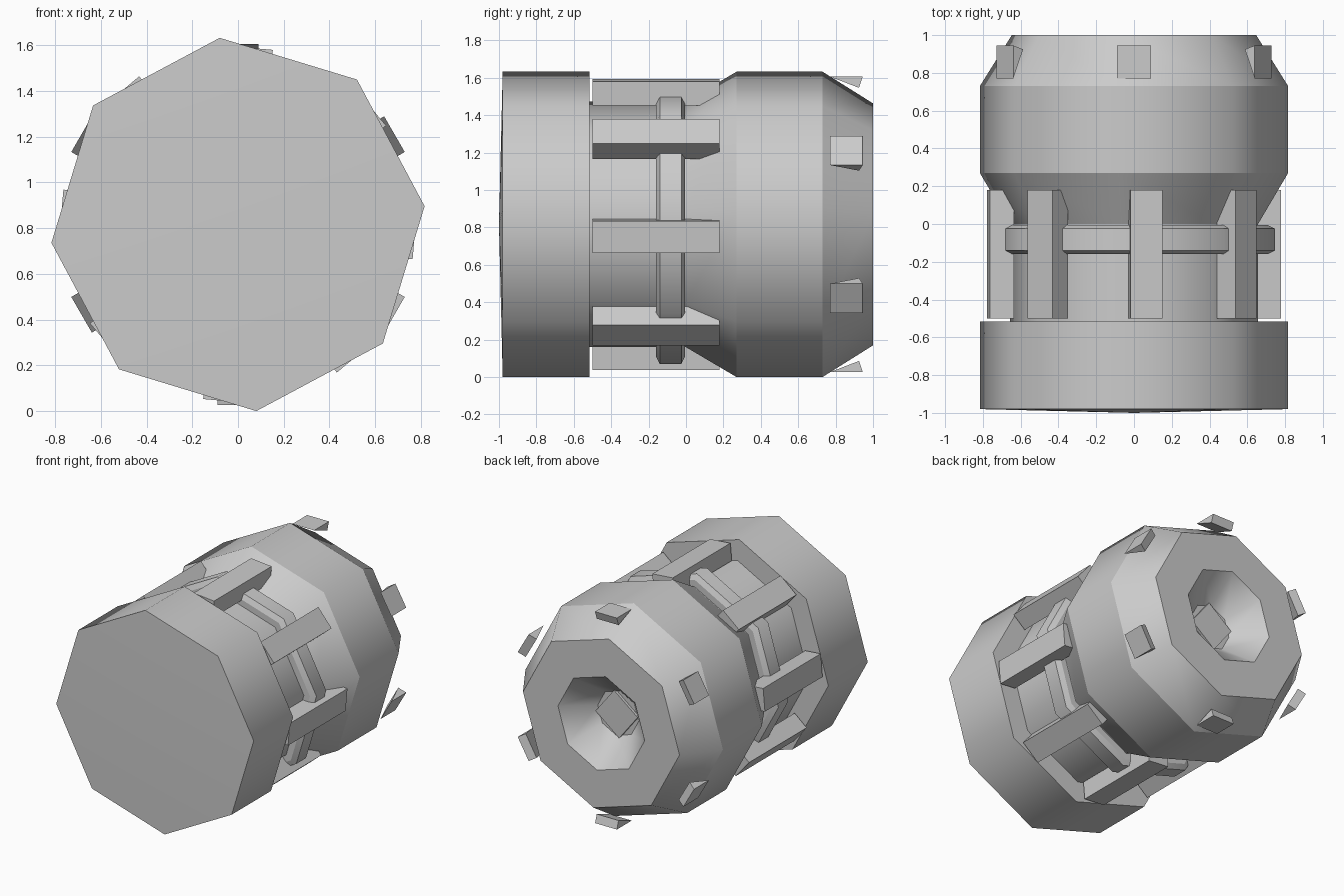
import bpy, bmesh
from math import radians, cos, sin, pi
from mathutils import Matrix, Vector

cube = bpy.data.objects.get("Cube")
if cube:
    bpy.data.objects.remove(cube)

CZ = 0.816                    # height of the long axis
PHASE = radians(5.6)          # twist of the octagonal body

grey = bpy.data.materials.new("light_grey")
grey.use_nodes = True
colour = (0.6, 0.6, 0.6, 1)
grey.diffuse_color = colour
grey.node_tree.nodes["Principled BSDF"].inputs["Base Color"].default_value = colour


def finish(name, bm):
    bmesh.ops.recalc_face_normals(bm, faces=bm.faces)
    mesh = bpy.data.meshes.new(name)
    bm.to_mesh(mesh)
    bm.free()
    mesh.materials.append(grey)
    obj = bpy.data.objects.new(name, mesh)
    bpy.context.collection.objects.link(obj)
    return obj


def lathe(name, profile, sides=8, phase=PHASE, closed=False, smooth=True):
    """Turn (y, radius) points round the long axis; radius 0 makes a tip."""
    bm = bmesh.new()
    rings = []
    for y, r in profile:
        count = sides if r else 1
        rings.append([bm.verts.new((r * cos(phase + 2 * pi * i / sides), y,
                                    CZ + r * sin(phase + 2 * pi * i / sides)))
                      for i in range(count)])
    pairs = list(zip(rings, rings[1:]))
    if closed:
        pairs.append((rings[-1], rings[0]))
    for a, b in pairs:
        for i in range(sides):
            j = (i + 1) % sides
            corners = [a[i % len(a)], a[j % len(a)], b[j % len(b)], b[i % len(b)]]
            face = bm.faces.new(list(dict.fromkeys(corners)))
            face.smooth = smooth
    # Keep the rims crisp and only blend round the axis
    for ring in rings:
        if len(ring) > 1:
            for i in range(sides):
                edge = bm.edges.get((ring[i], ring[(i + 1) % sides]))
                edge.smooth = False
    return finish(name, bm)


def prism(name, outline, width, angle):
    """Extrude a (y, radius) outline sideways and place it at an angle."""
    bm = bmesh.new()
    face = bm.faces.new([bm.verts.new((r, y, -width / 2)) for y, r in outline])
    out = bmesh.ops.extrude_face_region(bm, geom=[face])
    verts = [v for v in out["geom"] if isinstance(v, bmesh.types.BMVert)]
    bmesh.ops.translate(bm, vec=Vector((0, 0, width)), verts=verts)
    turn = Matrix.Rotation(-radians(angle), 4, "Y")
    bm.transform(Matrix.Translation((0, 0, CZ)) @ turn)
    return finish(name, bm)


# Front cap with a very shallow pointed face
lathe("front_cap", [(-1, 0), (-0.98, 0.82), (-0.515, 0.82), (-0.515, 0)])

# Shaft and its chamfered collar
lathe("shaft", [(-0.53, 0), (-0.53, 0.66), (0.05, 0.66), (0.05, 0)])
lathe("collar", [(-0.16, 0.64), (-0.16, 0.71), (-0.14, 0.75),
                 (-0.025, 0.75), (-0.005, 0.71), (-0.005, 0.64)], closed=True)

# Rear body with tapered ends and a recessed socket
lathe("rear_body", [(0.0, 0), (0.0, 0.66), (0.27, 0.82), (0.73, 0.82),
                    (1.0, 0.65), (1.0, 0.36), (0.8, 0.17), (0.8, 0)])

# Square stud in the socket
lathe("socket_stud", [(0.7, 0), (0.7, 0.175), (0.82, 0.175), (0.82, 0)],
      sides=4, phase=radians(-7), smooth=False)

# Long bars round the shaft
bar = [(-0.5, 0.774), (0.18, 0.774), (0.18, 0.69), (0.11, 0.645), (-0.5, 0.645)]
for i in range(8):
    prism(f"bar_{i + 1}", bar, 0.17, -5 + 45 * i)

# Wedge tabs round the rear taper
wedge = [(0.77, 0.79), (0.945, 0.79), (0.925, 0.73)]
for i in range(6):
    prism(f"wedge_tab_{i + 1}", wedge, 0.18, 30 + 60 * i)
